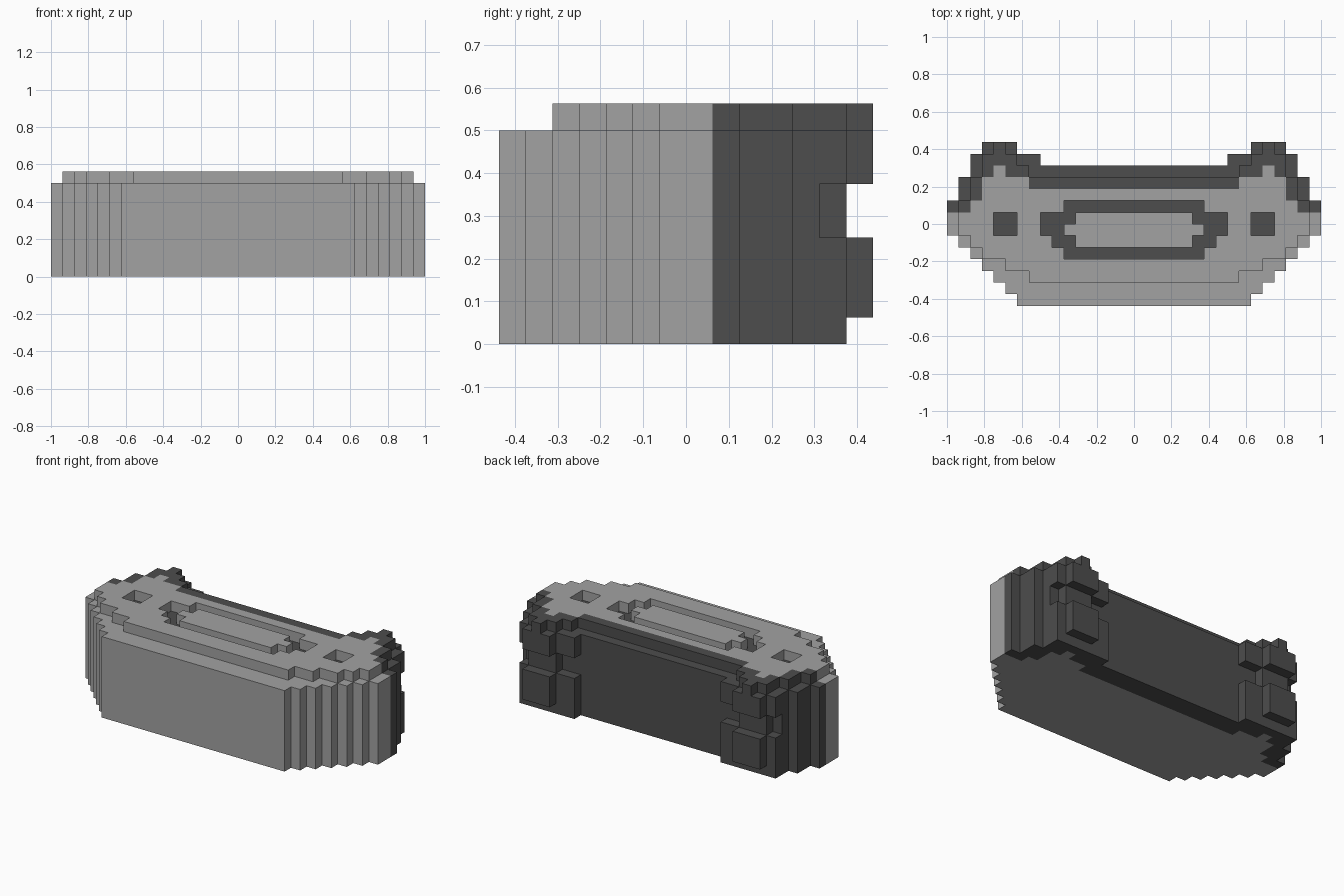
import bpy, bmesh, math

cube = bpy.data.objects.get("Cube")
if cube:
    bpy.data.objects.remove(cube, do_unlink=True)

U = 1 / 16  # size of one block


def material(name, v):
    m = bpy.data.materials.new(name)
    m.use_nodes = True
    m.diffuse_color = (v, v, v, 1)
    bsdf = next(n for n in m.node_tree.nodes if n.type == 'BSDF_PRINCIPLED')
    bsdf.inputs["Base Color"].default_value = (v, v, v, 1)
    bsdf.inputs["Roughness"].default_value = 0.8
    return m


LIGHT = material("light grey", 0.36)
DARK = material("dark grey", 0.075)


def slab(rows, z0, z1):
    """Mirrored blocks: rows maps a depth row to a half width or an (inner, outer) span."""
    cells = set()
    for y, span in rows.items():
        a, b = span if isinstance(span, tuple) else (0, span)
        for x in range(a, b):
            for z in range(z0, z1):
                cells |= {(x, y, z), (-x - 1, y, z)}
    return cells


def build(name, cells, mat):
    """Skin a set of blocks and merge the flat areas."""
    bm = bmesh.new()
    verts = {}

    def vert(p):
        if p not in verts:
            verts[p] = bm.verts.new([c * U for c in p])
        return verts[p]

    for c in sorted(cells):
        for axis in range(3):
            for side in (0, 1):
                n = list(c)
                n[axis] += 2 * side - 1
                if tuple(n) in cells:
                    continue
                quad = []
                for i, j in ((0, 0), (1, 0), (1, 1), (0, 1)):
                    p = list(c)
                    p[axis] += side
                    p[(axis + 1) % 3] += i
                    p[(axis + 2) % 3] += j
                    quad.append(vert(tuple(p)))
                bm.faces.new(quad if side else quad[::-1])
    bmesh.ops.dissolve_limit(bm, angle_limit=math.radians(1),
                             verts=bm.verts[:], edges=bm.edges[:])
    me = bpy.data.meshes.new(name)
    bm.to_mesh(me)
    bm.free()
    me.materials.append(mat)
    ob = bpy.data.objects.new(name, me)
    bpy.context.collection.objects.link(ob)
    return ob


# Light core: shared rear rows, a wide lower block and an inset top layer
rear = {1: 14, 2: 13, 3: (9, 13), 4: (11, 12)}
core = slab({-7: 10, -6: 11, -5: 12, -4: 13, -3: 14, -2: 15, -1: 16, 0: 16, **rear}, 0, 8)
core |= slab({-5: 9, -4: 11, -3: 13, -2: 14, -1: 15, 0: 15, **rear}, 8, 9)

# Dark rear shell wraps whatever the core leaves free
shell = slab({1: 16, 2: 15, 3: 15, 4: 14}, 0, 8)
shell |= slab({1: 15, 2: 14, 3: 14, 4: (9, 13)}, 8, 9)
shell -= core

# Rear corner posts: lower and upper brackets joined by a narrow neck
lower = slab({5: (8, 14)}, 0, 4) | slab({6: (10, 13)}, 1, 4)
neck = slab({5: (10, 13)}, 4, 6)
upper = slab({5: (8, 14), 6: (10, 13)}, 6, 8) | slab({5: (10, 13), 6: (11, 12)}, 8, 9)

# Engraved ring and two square pockets in the top, with dark floors
ring = {1: 6, 0: (5, 8), -1: (6, 8), -2: (5, 7), -3: 6}
pockets = {0: (10, 12), -1: (10, 12)}
core -= slab(ring, 7, 9) | slab(pockets, 7, 9)

build("core_body", core, LIGHT)
build("rear_shell", shell, DARK)
build("rear_lower_brackets", lower, DARK)
build("rear_necks", neck, DARK)
build("rear_upper_brackets", upper, DARK)
build("ring_groove_floor", slab(ring, 7, 8), DARK)
build("pocket_floors", slab(pockets, 7, 8), DARK)
